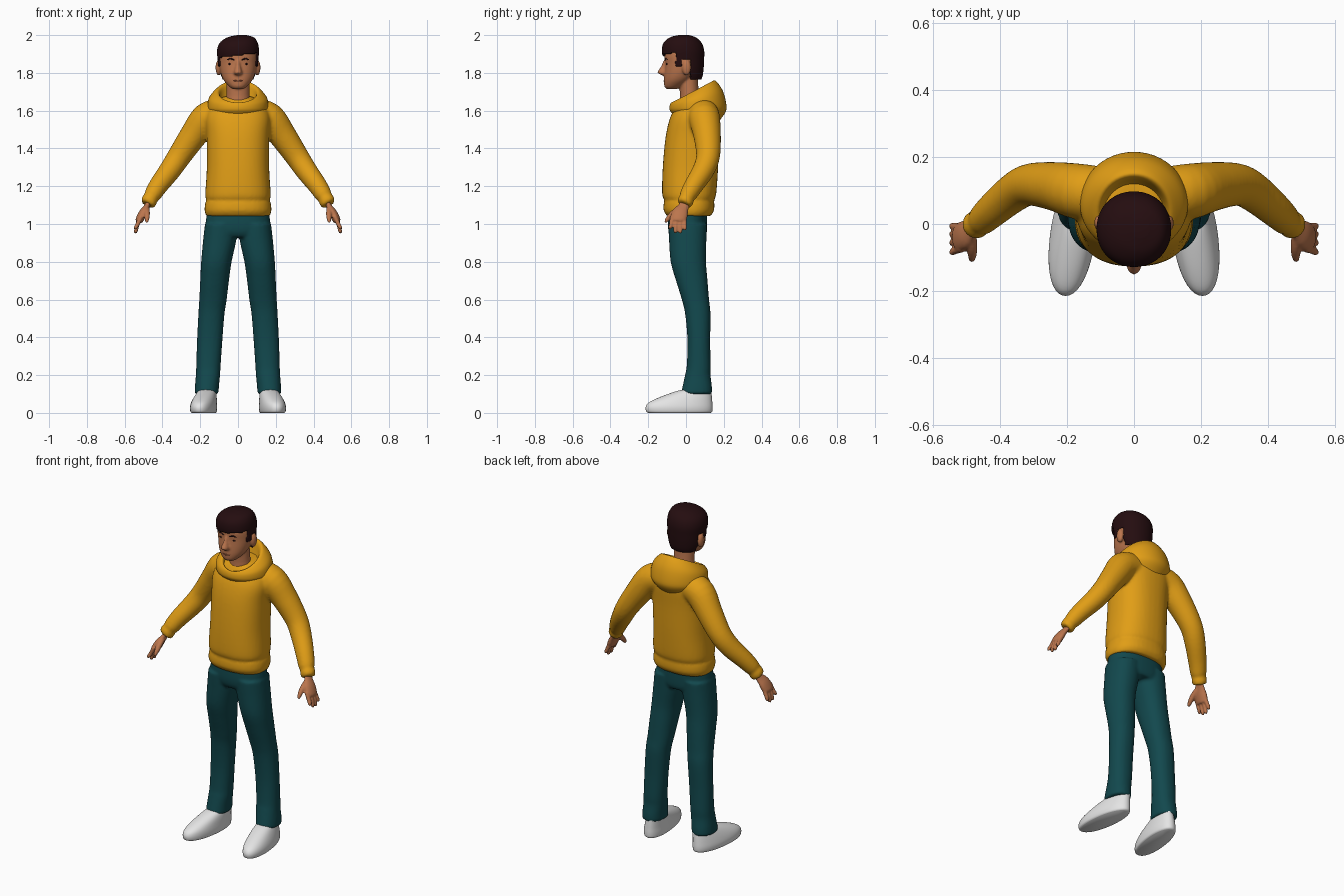
import bpy, bmesh, math
from mathutils import Vector, Matrix


def material(name, rgb):
    m = bpy.data.materials.new(name)
    m.diffuse_color = (*rgb, 1)
    return m


MUSTARD = material("mustard cloth", (0.75, 0.34, 0.008))
TEAL = material("teal denim", (0.006, 0.065, 0.075))
SKIN = material("skin", (0.50, 0.18, 0.075))
LIP = material("lip", (0.30, 0.085, 0.04))
HAIR = material("dark hair", (0.018, 0.004, 0.005))
WHITE = material("white shoe", (0.78, 0.78, 0.78))


def smooth_path(rows, steps):
    """Catmull-Rom interpolation of any number rows."""
    out = []
    for i in range(len(rows) - 1):
        p = [rows[max(i - 1, 0)], rows[i], rows[i + 1], rows[min(i + 2, len(rows) - 1)]]
        for s in range(steps):
            t = s / steps
            out.append([0.5 * (2 * b + (c - a) * t + (2 * a - 5 * b + 4 * c - d) * t * t
                               + (3 * b - a - 3 * c + d) * t ** 3) for a, b, c, d in zip(*p)])
    return out + [list(rows[-1])]


def skin_rings(bm, rings):
    vs = [[bm.verts.new(co) for co in r] for r in rings]
    n = len(vs[0])
    for a, b in zip(vs, vs[1:]):
        for i in range(n):
            bm.faces.new((a[i], a[(i + 1) % n], b[(i + 1) % n], b[i]))
    bm.faces.new(vs[0][::-1])
    bm.faces.new(vs[-1])


def stack(bm, rows, steps=4, segs=40, power=2.0, sx=1, shear=0.0):
    """Stacked ovals; row = y front, y back, z front, z back, half width, centre x."""
    rings = []
    for y0, y1, z0, z1, w, cx in smooth_path([(list(r) + [0])[:6] for r in rows], steps):
        ring = []
        for i in range(segs):
            a = 2 * math.pi * i / segs
            c, s = math.cos(a), math.sin(a)
            u = math.copysign(abs(c) ** (2 / power), c)
            v = math.copysign(abs(s) ** (2 / power), s)
            y = (y0 + y1) / 2 + v * (y1 - y0) / 2
            ring.append((sx * (cx + u * w - shear * y), y, (z0 + z1) / 2 + v * (z1 - z0) / 2))
        rings.append(ring)
    skin_rings(bm, rings)


def tube(bm, rows, steps=4, segs=20, sx=1, flat=1.0):
    """Tube along a path; row = x, y, z, radius. flat squashes it across y."""
    pts = smooth_path(rows, steps)
    rings = []
    for i, p in enumerate(pts):
        t = (Vector(pts[min(i + 1, len(pts) - 1)][:3]) - Vector(pts[max(i - 1, 0)][:3])).normalized()
        ref = Vector((0, 1, 0))
        a = (ref - t * ref.dot(t)).normalized()
        b = t.cross(a)
        ring = []
        for k in range(segs):
            g = 2 * math.pi * k / segs
            q = Vector(p[:3]) + a * math.cos(g) * p[3] + b * math.sin(g) * p[3] * flat
            ring.append((sx * q.x, q.y, q.z))
        rings.append(ring)
    skin_rings(bm, rings)


def ball(bm, centre, size):
    m = Matrix.Translation(centre) @ Matrix.Diagonal((*size, 1))
    bmesh.ops.create_uvsphere(bm, u_segments=20, v_segments=12, radius=1, matrix=m)


def finish(name, bm, mat, voxel=0, relax=0):
    bmesh.ops.recalc_face_normals(bm, faces=bm.faces)
    me = bpy.data.meshes.new(name)
    bm.to_mesh(me)
    bm.free()
    me.materials.append(mat)
    ob = bpy.data.objects.new(name, me)
    bpy.context.collection.objects.link(ob)
    bpy.ops.object.select_all(action='DESELECT')
    bpy.context.view_layer.objects.active = ob
    ob.select_set(True)
    bpy.ops.object.shade_smooth_by_angle(angle=math.radians(50))
    if voxel:
        r = ob.modifiers.new("merge", 'REMESH')
        r.mode, r.voxel_size, r.use_smooth_shade = 'VOXEL', voxel, True
    if relax:
        s = ob.modifiers.new("relax", 'SMOOTH')
        s.factor, s.iterations = 0.5, relax
    return ob


# Sweatshirt: torso with ribbed hem, sleeves and cuffs merged together
bm = bmesh.new()
stack(bm, [(y0, y1, z, z, w) for y0, y1, z, w in (
    (-.10, .13, 1.042, .168), (-.118, .148, 1.07, .177), (-.118, .15, 1.11, .174),
    (-.114, .148, 1.125, .168), (-.126, .16, 1.16, .173), (-.123, .17, 1.3, .165),
    (-.108, .176, 1.46, .166), (-.085, .182, 1.56, .172), (-.055, .18, 1.62, .15),
    (-.03, .16, 1.66, .10), (0, .13, 1.68, .06))], power=2.35)
for sx in (1, -1):
    tube(bm, [(.09, .09, 1.585, .08), (.165, .097, 1.56, .083), (.235, .112, 1.47, .073),
              (.31, .117, 1.36, .063), (.36, .092, 1.285, .058), (.42, .042, 1.205, .051),
              (.452, .012, 1.155, .045), (.46, .006, 1.142, .039), (.468, 0, 1.128, .042),
              (.475, -.006, 1.112, .041), (.48, -.01, 1.103, .036)], sx=sx, segs=28)
finish("sweatshirt", bm, MUSTARD, .009, 4)

# Hood lying around the neck, opening tilted forward
bm = bmesh.new()
stack(bm, [(-.07, .175, 1.58, 1.545, .13), (-.085, .208, 1.60, 1.59, .155),
           (-.088, .214, 1.615, 1.63, .162), (-.085, .195, 1.632, 1.705, .153),
           (-.078, .158, 1.643, 1.757, .118), (-.066, .138, 1.638, 1.75, .10),
           (-.06, .125, 1.61, 1.70, .09), (-.045, .11, 1.59, 1.64, .07)], segs=48)
finish("hood", bm, MUSTARD)

# Trousers: hips and two straight legs
bm = bmesh.new()
stack(bm, [(-.09, .11, 1.09, 1.09, .16), (-.096, .112, 1.0, 1.0, .172),
           (-.09, .11, .955, .955, .168), (-.075, .10, .93, .93, .15)], power=2.3)
for sx in (1, -1):
    stack(bm, [(y0, y1, z, z, (xo - xi) / 2, (xo + xi) / 2) for y0, y1, z, xi, xo in (
        (-.094, .11, 1.0, .004, .175), (-.09, .108, .92, .008, .184), (-.081, .106, .8, .034, .195),
        (-.053, .114, .7, .048, .20), (-.022, .122, .6, .06, .205), (-.004, .13, .52, .072, .21),
        (.008, .128, .38, .083, .217), (.004, .131, .25, .092, .221), (-.005, .13, .2, .095, .223),
        (-.018, .137, .14, .101, .228), (-.026, .138, .10, .103, .23))], sx=sx, power=2.2)
finish("trousers", bm, TEAL, .009, 3)

# Shoes: rounded sole and sloped upper, toes turned out
for sx, side in ((1, "left"), (-1, "right")):
    bm = bmesh.new()
    stack(bm, [(-.20, .13, 0, 0, .06, .178), (-.211, .139, .008, .008, .066, .178),
               (-.213, .141, .032, .03, .068, .178), (-.195, .139, .056, .06, .064, .176),
               (-.14, .136, .083, .095, .056, .172), (-.06, .132, .112, .12, .046, .168),
               (-.015, .12, .124, .13, .036, .166)], sx=sx, shear=.12, power=2.15)
    finish(side + "_shoe", bm, WHITE)

    # Hands: palm, four fingers and a thumb
    bm = bmesh.new()
    tube(bm, [(.465, .002, 1.13, .027), (.482, -.012, 1.095, .029), (.503, -.03, 1.06, .042),
              (.52, -.04, 1.025, .043), (.525, -.042, 1.012, .036)], sx=sx, flat=.5)
    for y, tip, z in ((-.073, -.084, .972), (-.052, -.056, .952), (-.03, -.03, .95), (-.009, -.006, .967)):
        tube(bm, [(.512, y, 1.04, .012), (.532, (y + tip) / 2, .998, .0115),
                  (.541, tip, z + .01, .010), (.542, tip, z, .005)], sx=sx, segs=12)
    tube(bm, [(.486, -.03, 1.085, .017), (.482, -.07, 1.055, .016),
              (.482, -.098, 1.025, .012), (.484, -.11, 1.008, .006)], sx=sx, segs=12)
    finish(side + "_hand", bm, SKIN, .005, 2)

# Head: skull, nose, ears and neck merged together
bm = bmesh.new()
stack(bm, [(y0, y1, z, z, w) for y0, y1, z, w in (
    (-.10, -.05, 1.714, .026), (-.114, -.02, 1.728, .047), (-.117, .025, 1.76, .075),
    (-.115, .06, 1.80, .092), (-.111, .075, 1.85, .10), (-.112, .08, 1.90, .10),
    (-.09, .065, 1.95, .085), (-.05, .03, 1.98, .05))], power=2.1)
stack(bm, [(-.04, .09, 1.60, 1.60, .068), (-.032, .07, 1.68, 1.68, .061), (-.04, .062, 1.78, 1.78, .06)])
stack(bm, [(-.118, -.09, 1.868, 1.868, .009), (-.132, -.09, 1.835, 1.835, .014),
           (-.149, -.09, 1.808, 1.808, .021), (-.147, -.09, 1.797, 1.797, .022),
           (-.12, -.09, 1.785, 1.785, .014)], segs=20)
for sx in (1, -1):
    ball(bm, (sx * .102, .003, 1.828), (.017, .024, .042))
finish("head", bm, SKIN, .006, 2)

# Hair: a cap trimmed along a hairline with sideburns
bm = bmesh.new()
stack(bm, [(y0, y1, z, z, w, cx) for y0, y1, z, w, cx in (
    (-.03, .072, 1.745, .068, 0), (-.08, .087, 1.78, .09, 0), (-.11, .093, 1.82, .103, 0),
    (-.121, .096, 1.87, .108, 0), (-.128, .096, 1.92, .111, 0), (-.118, .082, 1.96, .10, .004),
    (-.085, .052, 1.988, .07, .014), (-.04, .015, 2.0, .025, .02))], steps=7, segs=72, power=2.1)
bmesh.ops.recalc_face_normals(bm, faces=bm.faces)


def hairline(x, y):
    if y < -.055:
        return 1.892 + .12 * x
    return 1.835 if y < -.018 else 1.868 if y < .024 else 1.762


drop = [f for f in bm.faces
        if f.calc_center_median().z < hairline(*f.calc_center_median().xy)]
bmesh.ops.delete(bm, geom=drop, context='FACES')
hair = finish("hair", bm, HAIR, 0, 2)
shell = hair.modifiers.new("thickness", 'SOLIDIFY')
shell.thickness, shell.offset = .016, -1

# Eyebrows, narrow eyes and mouth
bm = bmesh.new()
for sx in (1, -1):
    tube(bm, [(.018, -.109, 1.868, .003), (.04, -.104, 1.875, .005), (.066, -.086, 1.866, .003)],
         sx=sx, segs=10)
    ball(bm, (sx * .04, -.1, 1.847), (.014, .006, .005))
finish("brows_and_eyes", bm, HAIR)
bm = bmesh.new()
tube(bm, [(-.034, -.107, 1.766, .002), (-.017, -.114, 1.759, .0035), (0, -.116, 1.757, .004),
          (.017, -.114, 1.759, .0035), (.034, -.107, 1.766, .002)], segs=10)
finish("mouth", bm, LIP)
